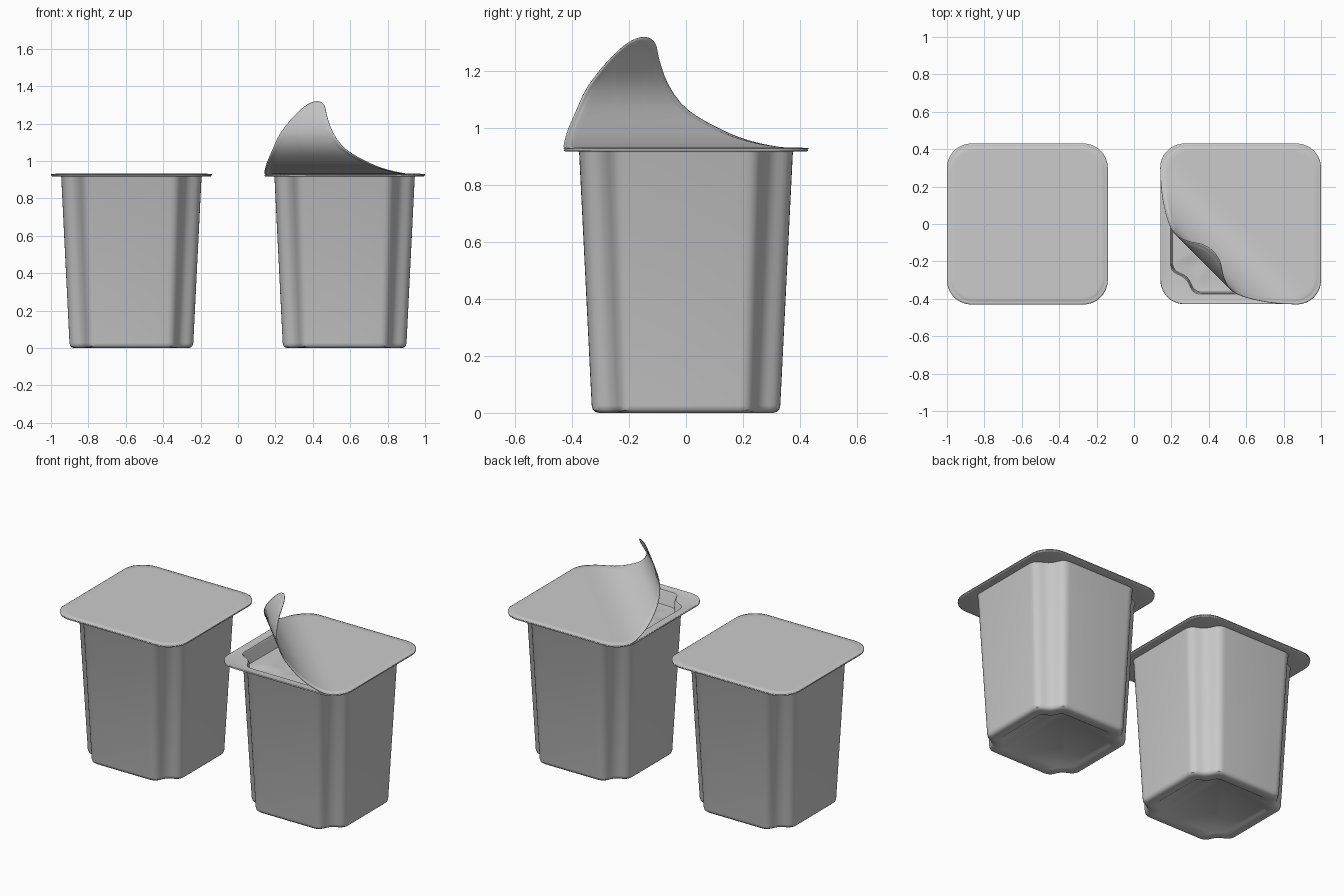
import bpy, bmesh, math
from mathutils import Vector, noise

if "Cube" in bpy.data.objects:
    bpy.data.objects.remove(bpy.data.objects["Cube"])

N = 6  # steps per fillet


def rounded_square(a, r, arc, side=1):
    """Counter-clockwise rounded square outline, four equal quadrants."""
    quad = [(a - r + r * math.cos(t), a - r + r * math.sin(t))
            for t in (math.pi / 2 * i / (arc - 1) for i in range(arc))]
    quad += [(a - r - 2 * (a - r) * i / side, a) for i in range(1, side)]
    return spin(quad)


def notched_square(a):
    """Square whose corners are folded inwards, with soft fillets."""
    k = a / 0.375
    b, c, top = 0.252 * k, 0.29 * k, a
    path = [(top, 0), (top, b), (c, c), (b, top), (0, top)]
    quad = []
    for i in (1, 2, 3):
        p = Vector(path[i])
        u, v = Vector(path[i - 1]) - p, Vector(path[i + 1]) - p
        r = (0.04 if i != 2 else 0.036) * k
        s, e = p + u.normalized() * r, p + v.normalized() * r
        for j in range(N):
            t = j / (N - 1)
            quad.append(tuple(s * (1 - t) ** 2 + p * 2 * t * (1 - t) + e * t * t))
    return spin(quad)


def spin(quad):
    out = []
    for q in range(4):
        for x, y in quad:
            for _ in range(q):
                x, y = -y, x
            out.append((x, y))
    return out


def loft(name, rings, loc_x, cap_first=False, thickness=0.0, center=None, angle=35):
    """Skin a list of 3D rings; optional cap or centre fan on the first ring."""
    bm = bmesh.new()
    rows = [[bm.verts.new(p) for p in ring] for ring in rings]
    n = len(rows[0])
    for lo, hi in zip(rows, rows[1:]):
        for j in range(n):
            k = (j + 1) % n
            bm.faces.new((lo[j], lo[k], hi[k], hi[j]))
    if cap_first:
        bm.faces.new(rows[0][::-1])
    if center is not None:
        c = bm.verts.new(center)
        for j in range(n):
            bm.faces.new((c, rows[0][(j + 1) % n], rows[0][j]))
    me = bpy.data.meshes.new(name)
    bm.to_mesh(me)
    bm.free()
    ob = bpy.data.objects.new(name, me)
    bpy.context.collection.objects.link(ob)
    ob.location.x = loc_x
    if thickness:
        mod = ob.modifiers.new("thickness", 'SOLIDIFY')
        mod.thickness = thickness
        mod.offset = -1
    bpy.ops.object.select_all(action='DESELECT')
    ob.select_set(True)
    bpy.context.view_layer.objects.active = ob
    bpy.ops.object.shade_smooth_by_angle(angle=math.radians(angle))
    return ob


# cup: recessed base, rounded foot, tapered notched wall, flat rounded flange
def make_cup(name, x):
    levels = [(0.255, 0.008), (0.265, 0.001), (0.305, 0.0), (0.318, 0.003),
              (0.327, 0.011), (0.331, 0.026), (0.375, 0.912), (0.378, 0.918)]
    rings = [[(px, py, z) for px, py in notched_square(a)] for a, z in levels]
    for a, z in ((0.424, 0.918), (0.429, 0.920)):
        rings.append([(px, py, z) for px, py in rounded_square(a, 0.13, 3 * N)])
    loft(name, rings, x, cap_first=True, thickness=0.007)


# profile of the peeled lid along the diagonal: flat distance -> (distance, height)
KEYS = [(-0.7, -0.7, 0), (-0.05, -0.05, 0), (0.06, 0.06, 0.003), (0.152, 0.146, 0.028),
        (0.235, 0.21, 0.07), (0.336, 0.268, 0.138), (0.405, 0.284, 0.215),
        (0.48, 0.258, 0.305), (0.562, 0.2, 0.398)]


def peel(s):
    i = max(k for k in range(len(KEYS) - 1) if k == 0 or KEYS[k][0] <= s)
    slopes = []
    for k in (i, i + 1):
        if k <= 1:
            slopes.append((1.0, 0.0))
            continue
        a, b = KEYS[k - 1], KEYS[min(k + 1, len(KEYS) - 1)]
        slopes.append(((b[1] - a[1]) / (b[0] - a[0]), (b[2] - a[2]) / (b[0] - a[0])))
    p, q = KEYS[i], KEYS[i + 1]
    h = q[0] - p[0]
    t = (s - p[0]) / h
    return [(2 * t**3 - 3 * t**2 + 1) * p[c + 1] + (t**3 - 2 * t**2 + t) * h * slopes[0][c]
            + (3 * t**2 - 2 * t**3) * q[c + 1] + (t**3 - t**2) * h * slopes[1][c] for c in (0, 1)]


# foil lid: sealed edge with slightly raised panel, optionally peeled from one corner
def make_lid(name, x, peeled):
    def place(px, py, z):
        if peeled:
            s, t = -(px + py) / math.sqrt(2), (py - px) / math.sqrt(2)
            s, dz = peel(s)
            px, py, z = -(s + t) / math.sqrt(2), (t - s) / math.sqrt(2), z + dz
        return (px, py, z)
    base = rounded_square(0.43, 0.13, 14, 16)
    steps = [(i / 26 * 0.94, 0.932) for i in range(1, 27)]
    steps += [(0.95, 0.931), (0.958, 0.929), (0.98, 0.929), (1.0, 0.929)]
    rings = [[place(px * f, py * f, z) for px, py in base] for f, z in steps]
    ob = loft(name, rings, x, center=place(0, 0, 0.932), thickness=0.003)
    ob.data.flip_normals()


# lumpy food surface inside the open cup
def make_filling(name, x):
    def lump(px, py):
        return (px, py, 0.84 + 0.014 * noise.noise(Vector((px * 9, py * 9, 1.3))))
    base = notched_square(0.364)
    rings = [[lump(px * f / 18, py * f / 18) for px, py in base] for f in range(1, 19)]
    loft(name, rings, x, center=lump(0, 0)).data.flip_normals()


make_cup("closed_cup", -0.57)
make_lid("closed_lid", -0.57, False)
make_cup("open_cup", 0.57)
make_lid("peeled_lid", 0.57, True)
make_filling("cup_filling", 0.57)
